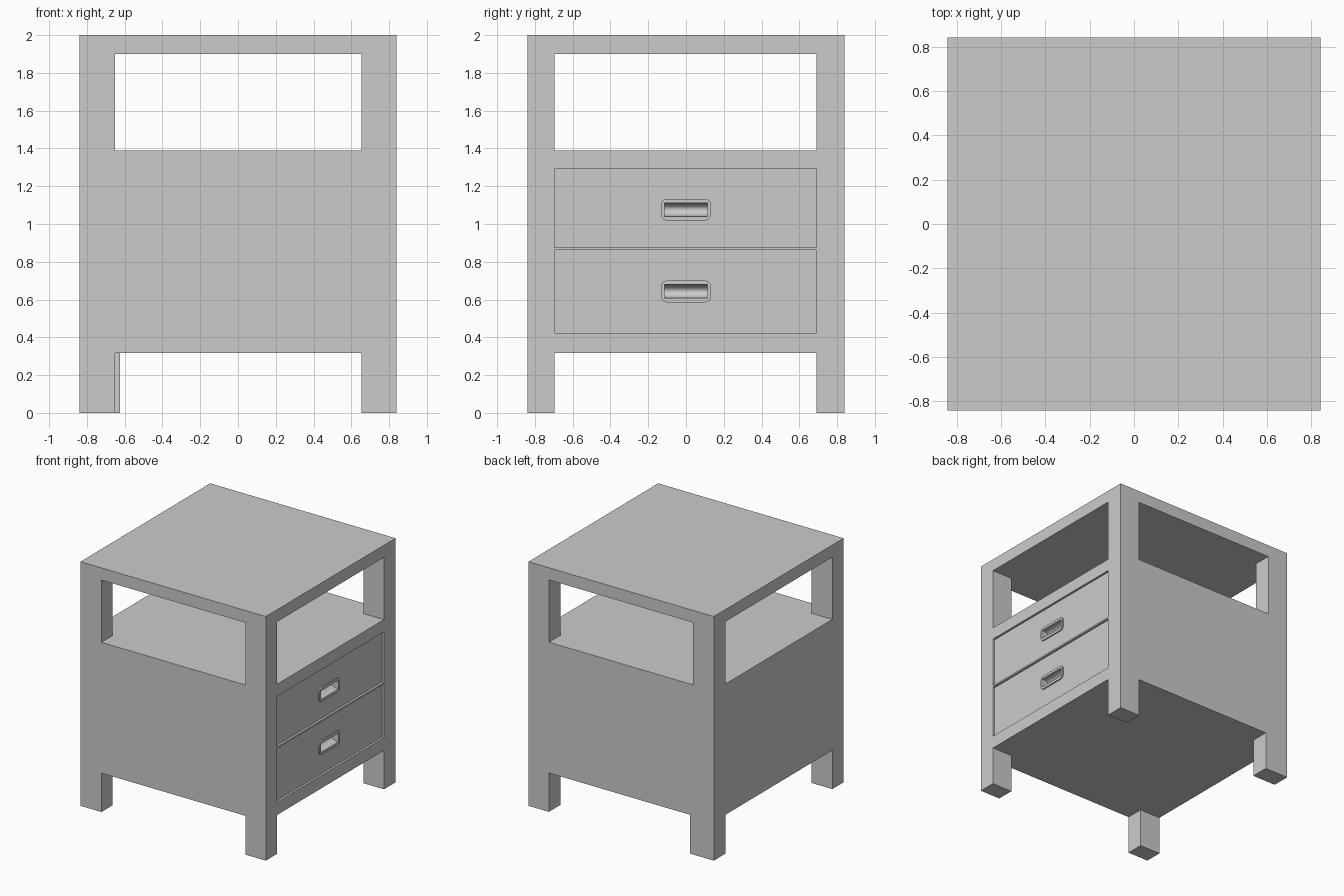
import bpy, bmesh, math
from mathutils import Matrix, Vector

if "Cube" in bpy.data.objects:
    bpy.data.objects.remove(bpy.data.objects["Cube"])


def make_object(name, bm):
    bmesh.ops.recalc_face_normals(bm, faces=bm.faces)
    mesh = bpy.data.meshes.new(name)
    bm.to_mesh(mesh)
    bm.free()
    obj = bpy.data.objects.new(name, mesh)
    bpy.context.collection.objects.link(obj)
    return obj


def box(name, x, y, z):
    bm = bmesh.new()
    size = (x[1] - x[0], y[1] - y[0], z[1] - z[0])
    mid = Vector((sum(x) / 2, sum(y) / 2, sum(z) / 2))
    bmesh.ops.create_cube(bm, size=1, matrix=Matrix.Translation(mid) @ Matrix.Diagonal((*size, 1)))
    return make_object(name, bm)


def cut(obj, cutter, keep=False):
    mod = obj.modifiers.new("cut", 'BOOLEAN')
    mod.operation, mod.solver, mod.object = 'DIFFERENCE', 'EXACT', cutter
    cutter.hide_render = True
    bpy.context.view_layer.objects.active = obj
    bpy.ops.object.modifier_apply(modifier=mod.name)
    if not keep:
        bpy.data.objects.remove(cutter)


def pull_cutter(x, z):
    # elliptical scoop running along y
    bm = bmesh.new()
    bmesh.ops.create_cone(bm, cap_ends=True, segments=32, radius1=1, radius2=1, depth=0.226,
                          matrix=Matrix.Translation((x, 0, z)) @ Matrix.Diagonal((0.06, 1, 0.036, 1))
                          @ Matrix.Rotation(math.pi / 2, 4, 'X'))
    return make_object("pull_cutter", bm)


def rounded_plate(name, x0, x1, w, h, r, z):
    bm = bmesh.new()
    verts = []
    for k, (sy, sz) in enumerate([(1, 1), (-1, 1), (-1, -1), (1, -1)]):
        for i in range(5):
            a = (k + i / 4) * math.pi / 2
            verts.append(bm.verts.new((x0, sy * (w / 2 - r) + r * math.cos(a),
                                       z + sz * (h / 2 - r) + r * math.sin(a))))
    face = bm.faces.new(verts)
    ext = bmesh.ops.extrude_face_region(bm, geom=[face])
    moved = [v for v in ext['geom'] if isinstance(v, bmesh.types.BMVert)]
    bmesh.ops.translate(bm, vec=(x1 - x0, 0, 0), verts=moved)
    # the extrusion leaves no base face behind; close it if it was removed
    bmesh.ops.holes_fill(bm, edges=bm.edges, sides=0)
    return make_object(name, bm)


def smooth(obj):
    bpy.ops.object.select_all(action='DESELECT')
    obj.select_set(True)
    bpy.context.view_layer.objects.active = obj
    bpy.ops.object.shade_smooth_by_angle(angle=math.radians(30))


# cabinet: one block with the open shelf and leg spaces cut through
E = 0.84
LEG_X, LEG_Y = (-0.65, 0.655), (-0.695, 0.69)
cabinet = box("cabinet", (-E, E), (-E, E), (0, 2))
for x, y, z in [((-1, 1), LEG_Y, (1.39, 1.90)),
                (LEG_X, (-1, 1), (1.39, 1.90)),
                ((-1, 1), LEG_Y, (-0.1, 0.318)),
                (LEG_X, (-1, 0.1), (-0.1, 0.318)),
                ((-0.625, 0.655), (0, 1), (-0.1, 0.318))]:
    cut(cabinet, box("opening", x, y, z))

# drawers on the right side, slightly recessed, with scooped pulls
FACE = 0.822
for name, z, pull_z in [("lower", (0.423, 0.862), 0.643), ("upper", (0.875, 1.29), 1.076)]:
    cut(cabinet, box("recess", (0.74, 1), LEG_Y, z))
    drawer = box(name + "_drawer", (0.742, FACE), LEG_Y, z)
    lip = rounded_plate(name + "_pull_lip", FACE, FACE + 0.01, 0.262, 0.115, 0.03, pull_z)
    cutter = pull_cutter(FACE + 0.005, pull_z)
    cut(drawer, cutter, keep=True)
    cut(lip, cutter)
    smooth(drawer)
    smooth(lip)
